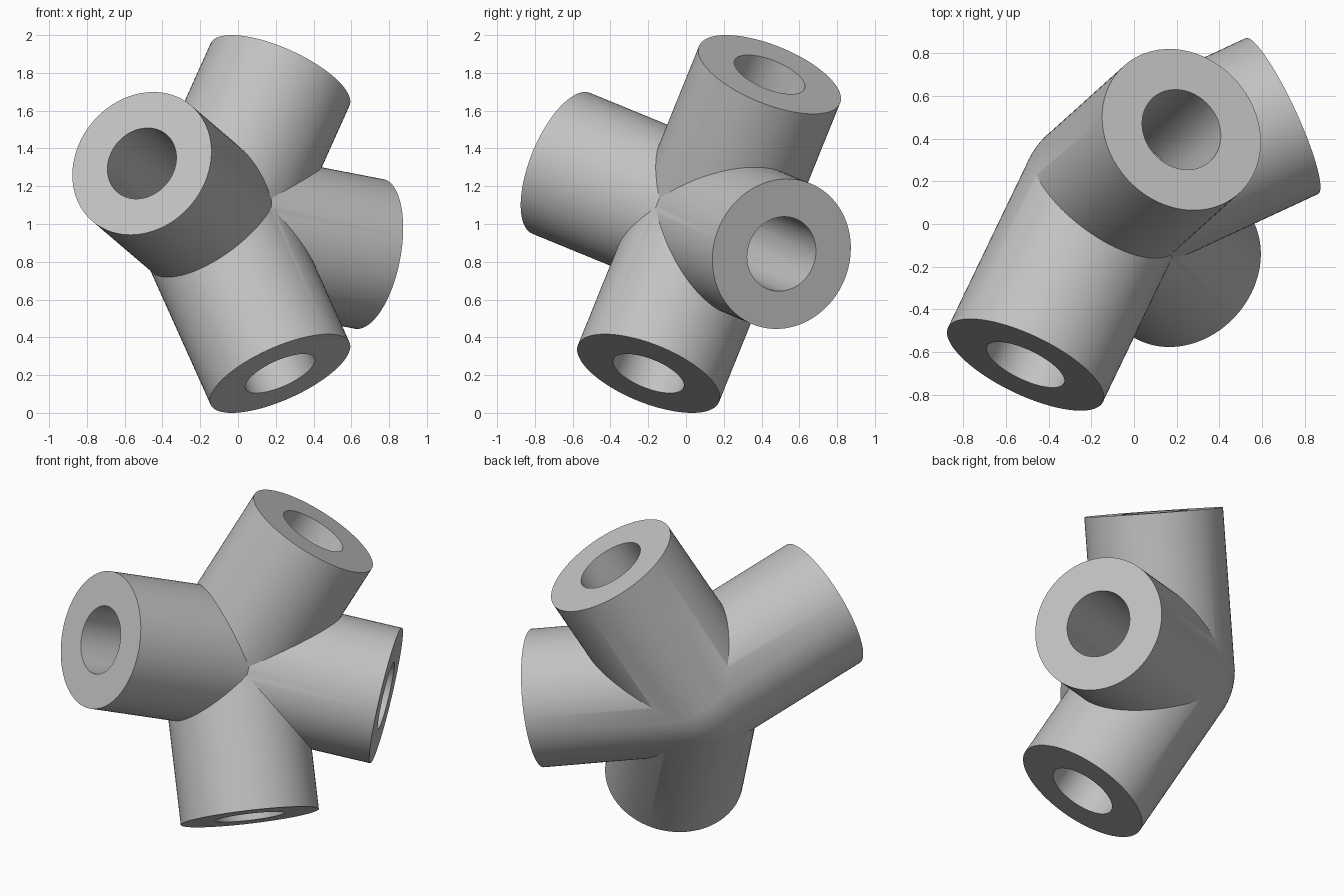
import bpy
from math import radians
from mathutils import Vector

if "Cube" in bpy.data.objects:
    bpy.data.objects.remove(bpy.data.objects["Cube"], do_unlink=True)

HUB = Vector((-0.133, 0.122, 1.0))
LENGTH, OUTER, BORE, SIDES = 0.925, 0.403, 0.2, 96
ARMS = {
    "upper": Vector((0.355, 0.32, 0.79)),
    "lower": Vector((0.355, -0.32, -0.79)),
    "front": Vector((-0.375, -0.78, 0.32)),
    "side": Vector((0.835, 0.388, -0.16)),
}

grey = bpy.data.materials.new("light_grey")
grey.use_nodes = True
colour = (0.54, 0.54, 0.54, 1)
grey.diffuse_color = colour
grey.node_tree.nodes["Principled BSDF"].inputs["Base Color"].default_value = colour


def rod(name, direction, radius, length):
    """Cylinder running from the hub outwards."""
    axis = direction.normalized()
    bpy.ops.mesh.primitive_cylinder_add(
        vertices=SIDES, radius=radius, depth=length,
        location=HUB + axis * length / 2,
        rotation=axis.to_track_quat("Z", "Y").to_euler())
    bpy.context.object.name = name
    return bpy.context.object


def ball(name, radius):
    bpy.ops.mesh.primitive_uv_sphere_add(
        segments=SIDES, ring_count=SIDES // 2, radius=radius, location=HUB)
    bpy.context.object.name = name
    return bpy.context.object


def combine(target, tool, operation):
    """Apply a boolean and discard the tool."""
    mod = target.modifiers.new(operation.lower(), "BOOLEAN")
    mod.operation, mod.solver, mod.object = operation, "EXACT", tool
    bpy.ops.object.select_all(action="DESELECT")
    bpy.context.view_layer.objects.active = target
    target.select_set(True)
    bpy.ops.object.modifier_apply(modifier=mod.name)
    bpy.data.objects.remove(tool, do_unlink=True)


# Rounded hub with four arms
joint = ball("tube_joint", OUTER * 1.002)
for name, direction in ARMS.items():
    combine(joint, rod(name + "_arm", direction, OUTER, LENGTH), "UNION")

# Bores meeting in the middle
bores = ball("bores", BORE * 1.002)
for name, direction in ARMS.items():
    combine(bores, rod(name + "_bore", direction, BORE, LENGTH + 0.1), "UNION")
combine(joint, bores, "DIFFERENCE")

# Finish
joint.data.materials.clear()
joint.data.materials.append(grey)
for face in joint.data.polygons:
    face.material_index = 0
bpy.context.view_layer.objects.active = joint
joint.select_set(True)
bpy.ops.object.shade_smooth_by_angle(angle=radians(25))
